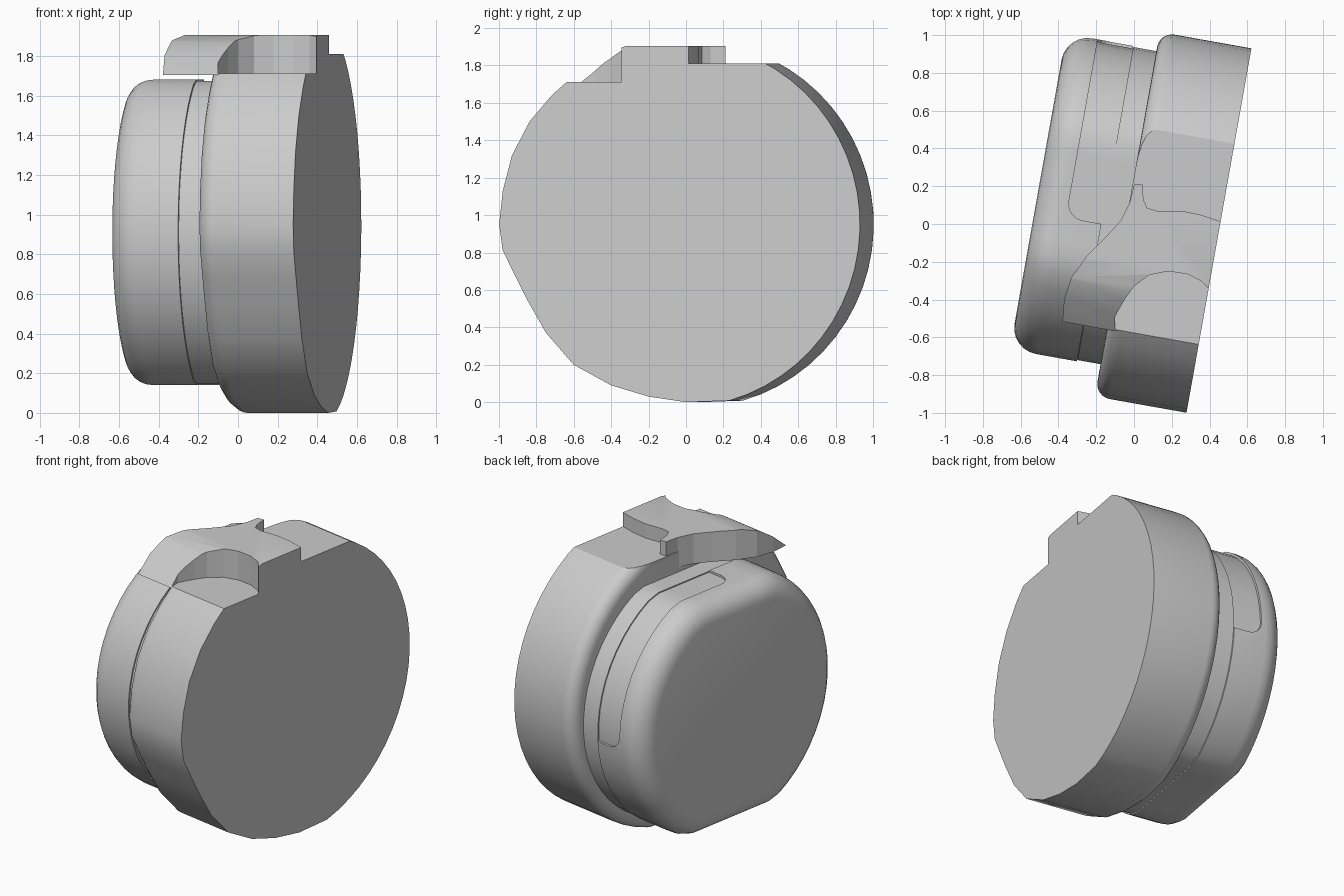
import bpy, bmesh, math
from mathutils import Matrix

if "Cube" in bpy.data.objects:
    bpy.data.objects.remove(bpy.data.objects["Cube"])

TILT = Matrix.Rotation(math.radians(-10.1), 4, 'Z')   # whole part is turned about z


def skin(name, rings, turn=True):
    """Bridge equal-length closed rings and cap both ends."""
    bm = bmesh.new()
    rows = [[bm.verts.new(p) for p in r] for r in rings]
    n = len(rows[0])
    for a, b in zip(rows, rows[1:]):
        for i in range(n):
            j = (i + 1) % n
            bm.faces.new((a[i], a[j], b[j], b[i]))
    bm.faces.new(rows[0][::-1])
    bm.faces.new(rows[-1])
    bmesh.ops.recalc_face_normals(bm, faces=bm.faces[:])
    if turn:
        bm.transform(TILT)
    me = bpy.data.meshes.new(name)
    bm.to_mesh(me)
    bm.free()
    ob = bpy.data.objects.new(name, me)
    bpy.context.collection.objects.link(ob)
    return ob


def disc(name, outline, centre, radius, sections):
    """Loft a (depth, height) outline along the disc axis; sections = (position, inset)."""
    cv, cz = centre
    return skin(name, [[(u, cv + (v - cv) * (1 - d / radius), cz + (z - cz) * (1 - d / radius))
                        for v, z in outline] for u, d in sections])


def prism(name, pts, z0, z1, turn=False):
    return skin(name, [[(x, y, z) for x, y in pts] for z in (z0, z1)], turn)


def fillet(u, r, n=6):
    """Sections of a quarter round starting at the end face u."""
    return [(u + r * (1 - math.cos(t)), r * (1 - math.sin(t)))
            for t in [math.pi / 2 * i / n for i in range(n + 1)]]


def boolean(ob, cutter, op='DIFFERENCE'):
    m = ob.modifiers.new(op.title(), 'BOOLEAN')
    m.object, m.operation, m.solver = cutter, op, 'EXACT'
    cutter.hide_render = True
    cutter.hide_set(True)


def smooth(ob, angle):
    bpy.ops.object.select_all(action='DESELECT')
    ob.select_set(True)
    bpy.context.view_layer.objects.active = ob
    bpy.ops.object.shade_smooth_by_angle(angle=math.radians(angle))


# Outline of the large disc: round on the back, slightly flattened on the lower front
BC = (0.045, 0.95)
big = [(-.935, .95), (-.915, 1.13), (-.865, 1.32), (-.77, 1.5), (-.65, 1.64), (-.57, 1.71),
       (-.45, 1.81), (-.35, 1.875), (-.24, 1.905), (.28, 1.905)]
for i in range(24):
    t = math.radians(64 - 6 * i)
    big.append((BC[0] + .98 * math.cos(t), max(.004, BC[1] + .98 * math.sin(t))))
big += [(.08, 0), (-.124, .03), (-.327, .09), (-.53, .2), (-.68, .37), (-.784, .55),
        (-.845, .67), (-.915, .81)]

# Outline of the small disc: circle with flat top and bottom
SC = (0.08, 0.91)
small = []
for i in range(56):
    t = 2 * math.pi * (i + .5) / 56
    small.append((SC[0] + .85 * math.cos(t),
                  SC[1] + max(-.77, min(.77, .85 * math.sin(t)))))

# Open-fronted pocket in the top
pocket = prism("pocket_cutter", [(-.1, -1.1), (-.1, -.49), (-.05, -.4), (0, -.33), (.08, -.27),
                                 (.18, -.25), (.28, -.265), (.36, -.305), (.4, -.35),
                                 (.6, -.5), (.6, -1.1)], 1.712, 2.3)

# Large disc with rounded inner rim and flat top
body = disc("large_disc", big, BC, .98, fillet(-.044, .08) + [(.449, 0)])
boolean(body, prism("top_cutter", [(-2, -2), (2, -2), (2, 2), (-2, 2)], 1.81, 2.5))
boolean(body, pocket)
smooth(body, 25)

# Raised top plate, overhanging the small disc with a curved back edge
plate = disc("top_plate", big, BC, .98, [(-.5, 0), (.449, 0)])
boolean(plate, prism("plate_outline", [
    (-.38, -.9), (-.38, -.53), (-.37, -.4), (-.33, -.28), (-.25, -.17), (-.15, -.07),
    (-.07, .02), (-.02, .12), (0, .21), (.045, .21), (.05, .13), (.07, .085), (.12, .07),
    (.25, .07), (.35, .05), (.47, .01), (.8, -.05), (.8, -.9)], 1.705, 2.3), 'INTERSECT')
boolean(plate, pocket)
smooth(plate, 25)

# Small disc shell with rounded end
shell = disc("small_disc", small, SC, .85, fillet(-.53, .14) + [(-.17, 0)])

# Shallow slot round the upper back quarter, with rounded ends
bm = bmesh.new()
bmesh.ops.create_cube(bm, size=1)
bm.transform(Matrix.Translation((-.11, .6, 1.5)) @ Matrix.Diagonal((.5, 1.26, 1.3, 1)))
edges = [e for e in bm.edges if all(v.co.x < -.3 for v in e.verts)
         and (all(v.co.y < 0 for v in e.verts) or all(v.co.z < 1 for v in e.verts))]
bmesh.ops.bevel(bm, geom=edges, offset=.09, segments=6, profile=.5, affect='EDGES')
bm.transform(TILT)
me = bpy.data.meshes.new("slot_cutter")
bm.to_mesh(me)
bm.free()
slot = bpy.data.objects.new("slot_cutter", me)
bpy.context.collection.objects.link(slot)
boolean(shell, slot)
smooth(shell, 25)

# Core seen at the bottom of the slot, and neck joining both discs
core = disc("slot_floor", small, SC, .85, [(-.39, .015), (-.16, .015)])
smooth(core, 25)
neck = disc("neck", small, SC, .85, [(-.168, .007), (.1, .007)])
smooth(neck, 25)
